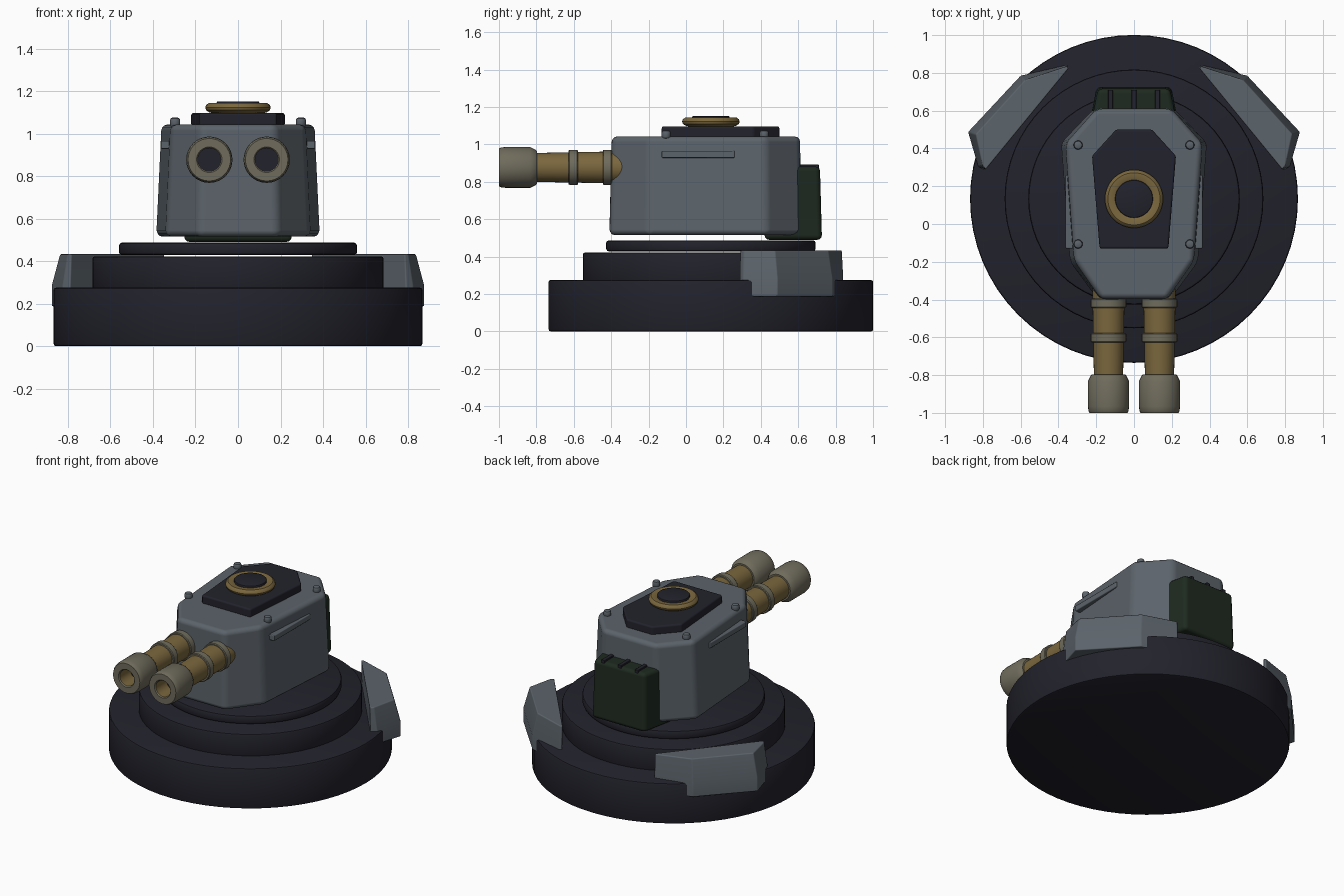
import bpy, bmesh, math
from mathutils import Vector

if "Cube" in bpy.data.objects:
    bpy.data.objects.remove(bpy.data.objects["Cube"])


def material(name, rgb):
    m = bpy.data.materials.new(name)
    m.diffuse_color = (*rgb, 1)
    m.use_nodes = True
    m.node_tree.nodes["Principled BSDF"].inputs["Base Color"].default_value = m.diffuse_color
    return m


NAVY = material("dark_navy", (0.016, 0.016, 0.025))
GREY = material("steel_grey", (0.105, 0.125, 0.145))
GOLD = material("brass", (0.195, 0.135, 0.047))
STONE = material("muzzle_grey", (0.16, 0.15, 0.108))
GREEN = material("dark_green", (0.013, 0.023, 0.014))


def finish(bm, name, mats, bevel=0.0, segments=3):
    bmesh.ops.recalc_face_normals(bm, faces=bm.faces)
    me = bpy.data.meshes.new(name)
    bm.to_mesh(me)
    bm.free()
    ob = bpy.data.objects.new(name, me)
    bpy.context.collection.objects.link(ob)
    for m in mats:
        me.materials.append(m)
    bpy.ops.object.select_all(action='DESELECT')
    ob.select_set(True)
    bpy.context.view_layer.objects.active = ob
    bpy.ops.object.shade_smooth_by_angle(angle=math.radians(35))
    if bevel:
        b = ob.modifiers.new("bevel", 'BEVEL')
        b.width, b.segments = bevel, segments
        b.limit_method, b.angle_limit = 'ANGLE', math.radians(20)
        b.harden_normals = True
    return ob


def lathe(name, profile, mats, centre, axis='z', segs=64, bands=None):
    """Revolve (radius, height) points; radius 0 closes to a point.
    bands gives the material index of each profile segment."""
    bm = bmesh.new()
    c = Vector(centre)
    rings = []
    for r, h in profile:
        ring = []
        for i in range(segs if r else 1):
            a = 2 * math.pi * i / segs
            u, v = r * math.cos(a), r * math.sin(a)
            ring.append(bm.verts.new(c + (Vector((u, v, h)) if axis == 'z' else Vector((u, h, v)))))
        rings.append(ring)
    for k, (p, q) in enumerate(zip(rings, rings[1:])):
        for i in range(segs):
            j = (i + 1) % segs
            if len(p) == 1:
                f = bm.faces.new((p[0], q[i], q[j]))
            elif len(q) == 1:
                f = bm.faces.new((p[i], p[j], q[0]))
            else:
                f = bm.faces.new((p[i], p[j], q[j], q[i]))
            f.material_index = bands[k] if bands else 0
    return finish(bm, name, mats)


def disc(name, r, z0, z1, mat, e, y=0.133, x=0, segs=64):
    """Round slab with softened rims."""
    k = e * 0.3
    return lathe(name, [(0, z0), (r - e, z0), (r - k, z0 + k), (r, z0 + e), (r, z1 - e),
                        (r - k, z1 - k), (r - e, z1), (0, z1)], [mat], (x, y, 0), segs=segs)


def loft(name, levels, mat, bevel=0.0, segments=3):
    """Solid through stacked outlines: [(z, [(x, y), ...]), ...]."""
    bm = bmesh.new()
    rings = [[bm.verts.new((x, y, z)) for x, y in pts] for z, pts in levels]
    n = len(rings[0])
    for p, q in zip(rings, rings[1:]):
        for i in range(n):
            bm.faces.new((p[i], p[(i + 1) % n], q[(i + 1) % n], q[i]))
    bm.faces.new(rings[0])
    bm.faces.new(rings[-1])
    return finish(bm, name, [mat], bevel, segments)


def sym(half):
    """Complete a right-hand half outline with its mirror image."""
    return half + [(-x, y) for x, y in reversed(half)]


def box(name, x0, x1, y0, y1, z0, z1, mat, bevel):
    pts = [(x0, y0), (x1, y0), (x1, y1), (x0, y1)]
    return loft(name, [(z0, pts), (z1, pts)], mat, bevel, 2)


# Stepped round base
disc("base_lower", 0.868, 0.0, 0.275, NAVY, 0.012)
disc("base_middle", 0.685, 0.26, 0.422, NAVY, 0.012)
disc("turntable", 0.56, 0.428, 0.487, NAVY, 0.014)

# Turret housing: tapered octagon
loft("turret_housing", [
    (0.515, sym([(0.185, -0.41), (0.34, -0.2), (0.387, 0.43), (0.21, 0.615)])),
    (1.043, sym([(0.175, -0.397), (0.316, -0.195), (0.362, 0.425), (0.198, 0.61)])),
], GREY, 0.03)

# Rear pack with top fins
loft("rear_pack", [
    (0.49, sym([(0.258, 0.42), (0.198, 0.727)])),
    (0.882, sym([(0.25, 0.42), (0.19, 0.716)])),
], GREEN, 0.025)
for i, x in enumerate((-0.125, 0, 0.125)):
    box(f"pack_fin_{i + 1}", x - 0.013, x + 0.013, 0.58, 0.71, 0.86, 0.893, NAVY, 0.004)

# Roof hatch plate, ring and cap
hatch = sym([(0.182, -0.13), (0.222, 0.36), (0.095, 0.50)])
loft("roof_plate", [(1.035, hatch), (1.097, hatch)], NAVY, 0.012)
lathe("hatch_ring", [(0.095, 1.09), (0.135, 1.1), (0.15, 1.11), (0.154, 1.122), (0.15, 1.134),
                     (0.138, 1.143), (0.108, 1.143), (0.095, 1.135), (0.095, 1.09)],
      [GOLD], (0, 0.133, 0), segs=48)
disc("hatch_cap", 0.1, 1.09, 1.152, NAVY, 0.006, segs=48)

for s, side in ((-1, "left"), (1, "right")):
    # Roof bolts
    for y, end in ((0.418, "rear"), (-0.106, "front")):
        disc(f"roof_bolt_{side}_{end}", 0.024, 1.03, 1.075, GREY, 0.012, y, s * 0.296, 16)

    # Side rail
    xs = sorted((s * 0.31, s * 0.363))
    box(f"side_rail_{side}", *xs, -0.13, 0.26, 0.928, 0.966, GREY, 0.006)

    # Armour plate overhanging the base rim
    low = [(0.345, 0.83), (0.355, 0.842), (0.60, 0.785), (0.878, 0.487), (0.825, 0.305), (0.79, 0.285)]
    top = [(0.345, 0.825), (0.355, 0.835), (0.578, 0.762), (0.838, 0.475), (0.802, 0.31), (0.785, 0.288)]
    levels = [(z, [(s * x, y) for x, y in pts]) for z, pts in ((0.187, low), (0.285, low), (0.433, top))]
    loft(f"armour_plate_{side}", levels, GREY, 0.008, 2)

    # Gun barrel, its bands and hollow muzzle
    c = (s * 0.135, 0, 0.877)
    lathe(f"barrel_{side}", [(0, -0.2), (0.085, -0.2), (0.084, -0.45), (0.077, -0.82), (0, -0.82)],
          [GOLD], c, 'y', 32)
    for y, end in ((-0.42, "rear"), (-0.602, "front")):
        lathe(f"barrel_band_{side}_{end}", [(0.07, y + 0.025), (0.09, y + 0.025), (0.094, y + 0.02),
              (0.094, y - 0.02), (0.09, y - 0.025), (0.07, y - 0.025)], [STONE], c, 'y', 32)
    lathe(f"muzzle_{side}", [(0, -0.797), (0.088, -0.797), (0.094, -0.803), (0.109, -0.833),
          (0.109, -0.965), (0.106, -0.99), (0.1, -1.0), (0.06, -1.0), (0.054, -0.993),
          (0.054, -0.88), (0, -0.88)],
          [STONE, GOLD, NAVY], c, 'y', 32, [0] * 8 + [1, 2])
